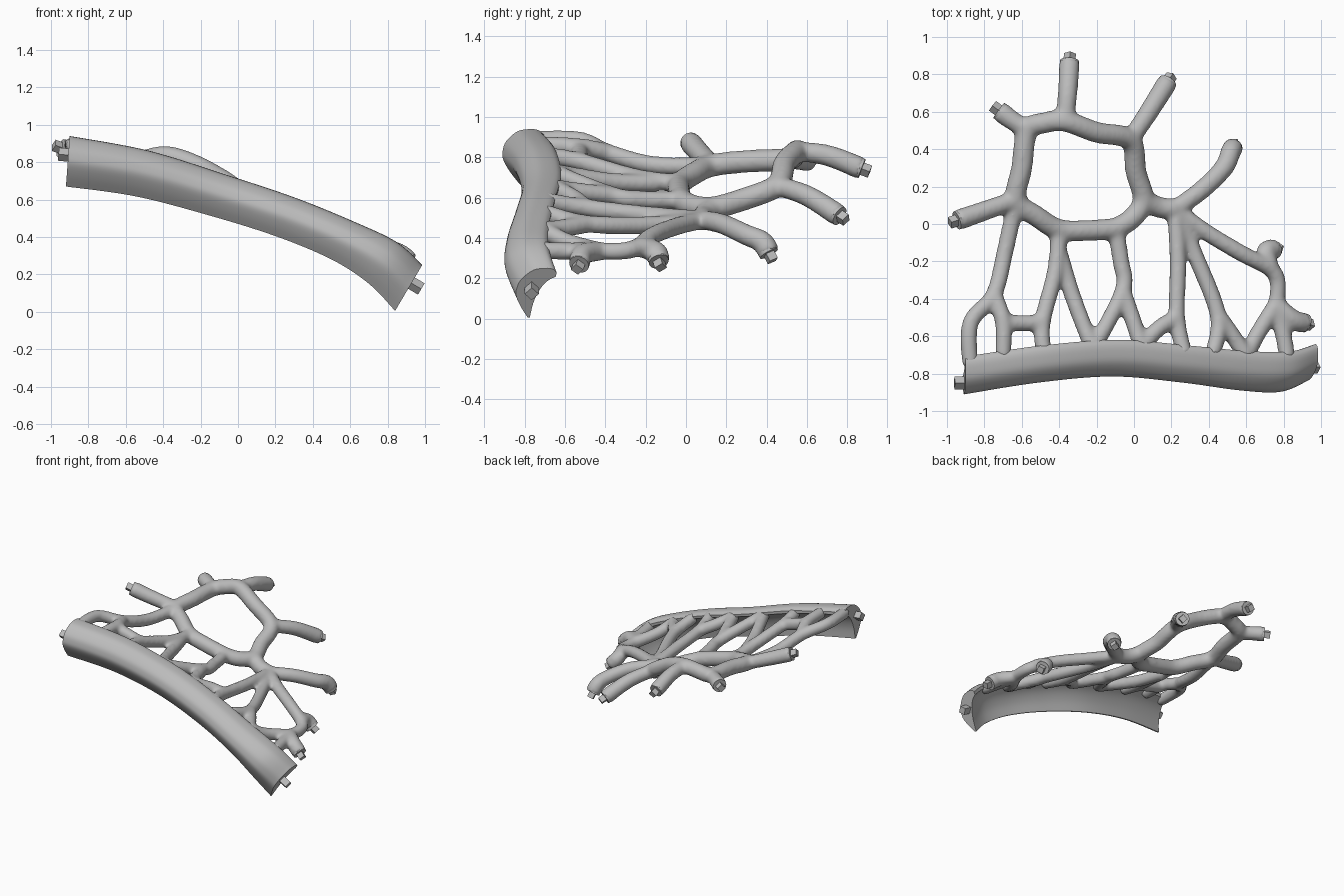
import bpy, bmesh
from mathutils import Vector

cube = bpy.data.objects.get("Cube")
if cube:
    bpy.data.objects.remove(cube, do_unlink=True)

grey = bpy.data.materials.new("matte_grey")
grey.use_nodes = True
grey.diffuse_color = (0.5, 0.5, 0.5, 1)
grey.node_tree.nodes["Principled BSDF"].inputs["Base Color"].default_value = (0.5, 0.5, 0.5, 1)


def add_object(name, data):
    obj = bpy.data.objects.new(name, data)
    bpy.context.collection.objects.link(obj)
    if not data.materials:
        data.materials.append(grey)
    return obj


def shade(obj, angle):
    bpy.ops.object.select_all(action='DESELECT')
    bpy.context.view_layer.objects.active = obj
    obj.select_set(True)
    bpy.ops.object.shade_smooth_by_angle(angle=angle)


def spline(points, steps):
    """Catmull-Rom curve through tuples of any length."""
    last, out = len(points) - 1, []
    for i in range(last):
        quad = list(zip(*(points[min(max(j, 0), last)] for j in range(i - 1, i + 3))))
        for s in range(steps):
            t = s / steps
            out.append(tuple(b + t / 2 * (c - a + t * (2*a - 5*b + 4*c - d + t * (3*(b - c) + d - a)))
                             for a, b, c, d in quad))
    return out + [points[-1]]


# Curved channel beam: stations are bottom x, z, top x, z, front y, back y, bottom edge shift
stations = [
    (-.92, .67, -.90, .94, -.92, -.71, .08), (-.55, .618, -.48, .862, -.855, -.65, .06),
    (-.17, .52, -.07, .735, -.82, -.62, .04), (.2, .405, .30, .612, -.85, -.65, .02),
    (.5, .28, .62, .482, -.89, -.68, 0), (.7, .15, .85, .372, -.895, -.68, -.04),
    (.84, .005, .985, .25, -.835, -.64, -.1)]
outer = [(.36, 0), (.16, .22), (.02, .44), (.02, .6), (.12, .78), (.4, .96), (.7, 1), (.9, .98), (1, .91)]
inner = [(.99, .83), (.78, .74), (.6, .56), (.47, .3), (.41, 0)]
section = spline(outer, 4) + spline(inner, 4)
bm = bmesh.new()
rings = [[bm.verts.new((xb + (xt - xb) * w, yf + (yb - yf) * (u + shift * (1 - w)), zb + (zt - zb) * w))
          for u, w in section] for xb, zb, xt, zt, yf, yb, shift in spline(stations, 8)]
count = len(section)
for a, b in zip(rings, rings[1:]):
    for i in range(count):
        j = (i + 1) % count
        bm.faces.new((a[i], a[j], b[j], b[i]))
bm.faces.new(rings[0])
bm.faces.new(rings[-1])
bmesh.ops.recalc_face_normals(bm, faces=bm.faces)
mesh = bpy.data.meshes.new("curved_beam")
bm.to_mesh(mesh)
bm.free()
shade(add_object("curved_beam", mesh), 0.7)

# Branch network: junction points shared by several branches
left_hub, top_hub, back_hub = (-.63, .13, .76), (-.37, .55, .83), (-.02, .45, .66)
ring_right, ring_front = (.05, .13, .55), (-.1, -.025, .59)
ring_left, hub = (-.4, -.03, .67), (.22, .08, .49)
fork_a, fork_b, fork_c = (-.75, -.38, .82), (-.06, -.36, .61), (.23, -.5, .55)
fork_d, fork_e, corner = (.45, -.49, .47), (.76, -.43, .335), (-.57, .5, .79)
foot_a, foot_b, foot_c, foot_d = (-.22, -.67, .73), (.04, -.66, .65), (.6, -.71, .44), (-.49, -.53, .78)
side_hub = (.73, -.24, .355)

# Free ends: path to each, finished with a flat cap and a peg
ends = [
    [left_hub, (-.8, .07, .82), (-.945, .02, .875)],
    [corner, (-.66, .56, .79), (-.72, .605, .785)],
    [top_hub, (-.355, .7, .81), (-.345, .87, .745)],
    [back_hub, (.08, .6, .61), (.18, .76, .51)],
    [hub, (.36, .18, .47), (.48, .3, .415), (.515, .38, .38), (.53, .41, .325)],
    [side_hub, (.705, -.15, .335), (.75, -.135, .285)],
    [fork_e, (.85, -.51, .32), (.915, -.53, .27)]]
ring = [
    [ring_front, (-.25, -.035, .63), ring_left, (-.52, .04, .72), left_hub, (-.6, .3, .78),
     corner, (-.48, .54, .815), top_hub, (-.2, .49, .77), back_hub, (.01, .28, .59),
     ring_right, (-.01, .03, .56), ring_front],
    [ring_right, (.13, .09, .51), hub]]
legs = [
    [left_hub, (-.69, -.15, .76), fork_a, (-.875, -.53, .885), (-.875, -.76, .89)],
    [fork_a, (-.7, -.52, .85), (-.7, -.71, .86)],
    [(-.7, -.53, .84), (-.6, -.53, .81), foot_d],
    [ring_left, (-.42, -.25, .70), foot_d, (-.48, -.7, .81)],
    [(-.4, -.15, .67), (-.33, -.38, .68), foot_a],
    [ring_front, (-.07, -.2, .59), fork_b, foot_a],
    [fork_b, (0, -.53, .63), foot_b],
    [hub, (.235, -.2, .515), fork_c, (.27, -.7, .585)],
    [fork_c, (.13, -.56, .6), foot_b],
    [hub, (.32, -.15, .465), fork_d, (.42, -.7, .525)],
    [fork_d, (.53, -.6, .45), foot_c],
    [hub, (.38, -.04, .46), (.58, -.16, .415), side_hub, (.77, -.32, .335), fork_e],
    [fork_e, (.66, -.59, .38), foot_c],
    [fork_e, (.8, -.6, .335), (.82, -.72, .34)]]

curve = bpy.data.curves.new("branch_paths", 'CURVE')
curve.dimensions = '3D'
curve.bevel_depth = 1
curve.bevel_resolution = 4
curve.use_fill_caps = True


def tube(points, start, end):
    path = spline(points, 6)
    line = curve.splines.new('POLY')
    line.points.add(len(path) - 1)
    for i, (pt, co) in enumerate(zip(line.points, path)):
        pt.co = (*co, 1)
        pt.radius = start + (end - start) * i / (len(path) - 1)


for path in ring:
    tube(path, .058, .058)
for path in legs:
    tube(path, .047, .045)
for path in ends:
    tube(path, .05, .058)

# Fuse the tubes into one smooth lattice
paths = add_object("branch_paths", curve)
bpy.context.view_layer.update()
fused = bpy.data.meshes.new_from_object(paths.evaluated_get(bpy.context.evaluated_depsgraph_get()))
bpy.data.objects.remove(paths, do_unlink=True)
lattice = add_object("branch_lattice", fused)
remesh = lattice.modifiers.new("Fuse", 'REMESH')
remesh.mode = 'VOXEL'
remesh.voxel_size = .012
remesh.use_smooth_shade = True
soft = lattice.modifiers.new("Soften", 'SMOOTH')
soft.factor = .5
soft.iterations = 16


def plug(name, centre, direction, radius, depth, sides):
    """Short straight prism along a direction."""
    bm = bmesh.new()
    bmesh.ops.create_cone(bm, cap_ends=True, segments=sides, radius1=radius, radius2=radius, depth=depth)
    turn = direction.to_track_quat('Z', 'Y').to_matrix().to_4x4()
    turn.translation = centre
    bm.transform(turn)
    mesh = bpy.data.meshes.new(name)
    bm.to_mesh(mesh)
    bm.free()
    shade(add_object(name, mesh), 0.6)


for n, path in enumerate(ends, 1):
    tip = Vector(path[-1])
    way = (tip - Vector(path[-2])).normalized()
    plug(f"end_cap_{n}", tip - way * .012, way, .05, .03, 24)
    plug(f"end_peg_{n}", tip + way * .02, way, .032, .05, 4)

# Pegs on the two beam ends
plug("beam_peg_right", Vector((-.93, -.85, .84)), Vector((-1, 0, .1)), .035, .06, 4)
plug("beam_peg_left", Vector((.95, -.765, .14)), Vector((.85, 0, -.5)), .035, .07, 4)
